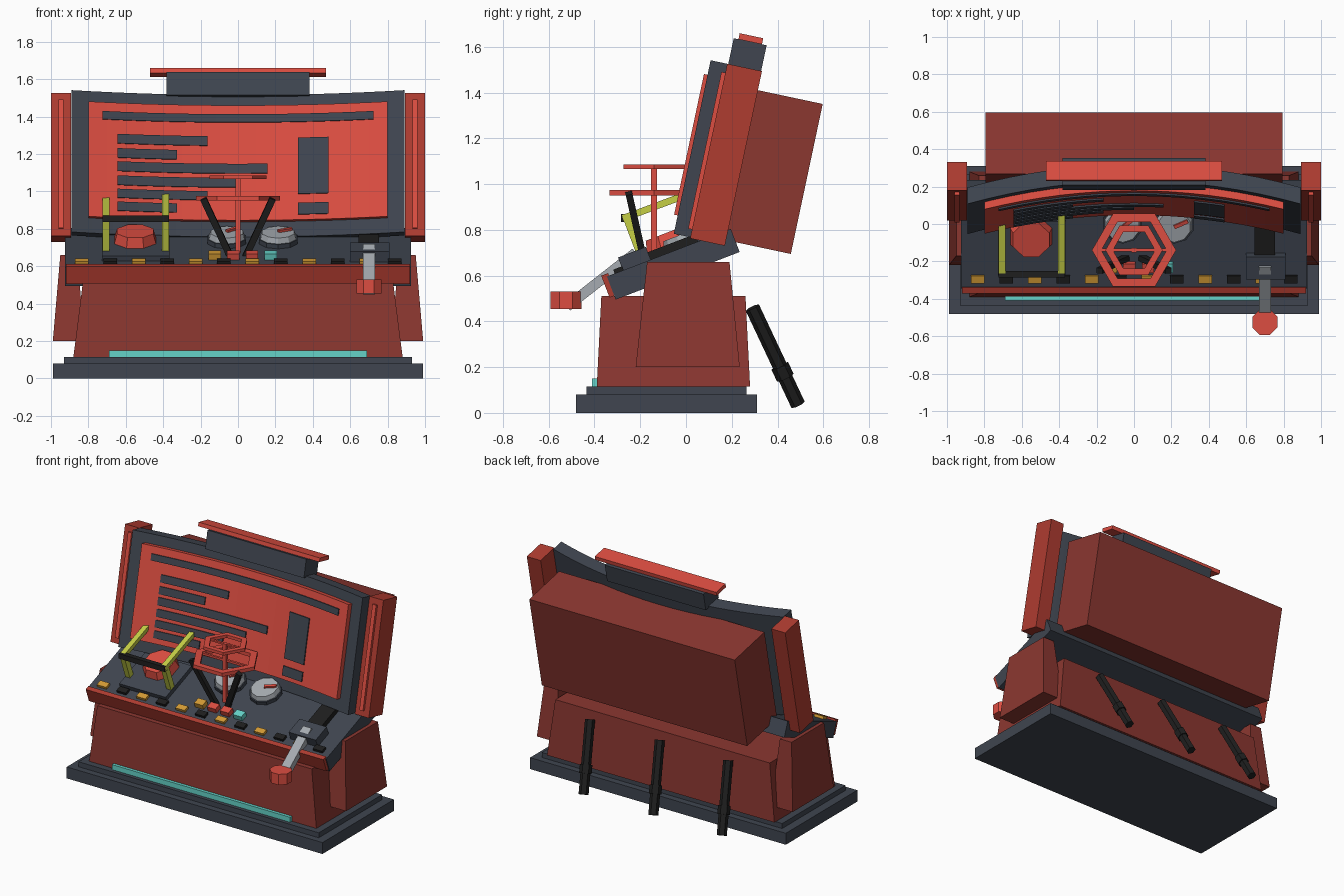
import bpy, bmesh, math
from mathutils import Matrix, Vector

if "Cube" in bpy.data.objects:
    bpy.data.objects.remove(bpy.data.objects["Cube"])


def material(name, r, g, b):
    m = bpy.data.materials.new(name)
    m.diffuse_color = (r, g, b, 1)
    m.use_nodes = True
    m.node_tree.nodes["Principled BSDF"].inputs["Base Color"].default_value = m.diffuse_color
    return m


DARK_RED = material("dark red", 0.26, 0.038, 0.030)
MID_RED = material("mid red", 0.43, 0.045, 0.030)
RED = material("bright red", 0.72, 0.075, 0.053)
SLATE = material("slate", 0.050, 0.060, 0.080)
BLACK = material("black", 0.013, 0.013, 0.013)
ORANGE = material("amber", 0.66, 0.33, 0.035)
TEAL = material("teal", 0.13, 0.65, 0.58)
GREY = material("grey", 0.38, 0.41, 0.44)
YELLOW = material("yellow", 0.56, 0.62, 0.06)

ID = Matrix.Identity(4)
# Tilted working frames: the desk top, and the leaning display
DESK = Matrix.Translation((0, -0.075, 0.70)) @ Matrix.Rotation(math.radians(21), 4, 'X')
SCREEN = Matrix.Translation((0, 0.175, 1.128)) @ Matrix.Rotation(math.radians(-12), 4, 'X')


def finish(name, bm, mat, frame=ID):
    bmesh.ops.recalc_face_normals(bm, faces=bm.faces)
    me = bpy.data.meshes.new(name)
    bm.to_mesh(me)
    bm.free()
    me.transform(frame)
    me.materials.append(mat)
    ob = bpy.data.objects.new(name, me)
    bpy.context.collection.objects.link(ob)
    return ob


def loft(name, rings, mat, frame=ID):
    """Skin a list of equal-length vertex loops and cap both ends."""
    bm = bmesh.new()
    vs = [[bm.verts.new(p) for p in ring] for ring in rings]
    n = len(vs[0])
    for a, b in zip(vs, vs[1:]):
        for i in range(n):
            bm.faces.new((a[i], a[(i + 1) % n], b[(i + 1) % n], b[i]))
    bm.faces.new(vs[0])
    bm.faces.new(vs[-1])
    return finish(name, bm, mat, frame)


def rect(x0, x1, y0, y1, z):
    return [(x0, y0, z), (x1, y0, z), (x1, y1, z), (x0, y1, z)]


def box(name, x0, x1, y0, y1, z0, z1, mat, frame=ID):
    return loft(name, [rect(x0, x1, y0, y1, z0), rect(x0, x1, y0, y1, z1)], mat, frame)


def disc(name, sides, r0, r1, z0, z1, mat, frame):
    def ring(r, z):
        return [(r * math.cos((i + 0.5) * math.tau / sides),
                 r * math.sin((i + 0.5) * math.tau / sides), z) for i in range(sides)]
    return loft(name, [ring(r0, z0), ring(r1, z1)], mat, frame)


def along(p, q):
    """Frame at p whose z axis points to q; returns it with the length."""
    z = (Vector(q) - Vector(p))
    length = z.length
    z.normalize()
    y = z.cross(Vector((1, 0, 0))).normalized()
    x = y.cross(z)
    m = Matrix((x, y, z)).transposed().to_4x4()
    return Matrix.Translation(p) @ m, length


def beam(name, p, q, w, t, mat):
    m, n = along(p, q)
    return box(name, -w / 2, w / 2, -t / 2, t / 2, 0, n, mat, m)


def desk_at(x, y):
    return DESK @ Matrix.Translation((x, (y + 0.075) / math.cos(math.radians(21)), 0))


def on_desk(name, x, y, sx, sy, h, mat, lift=0.0):
    return box(name, -sx / 2, sx / 2, -sy / 2, sy / 2, lift - 0.005, lift + h, mat, desk_at(x, y))


def curved_plate(name, x0, x1, w0, w1, offset, thick, mat, n=12):
    """Plate following the concave display, in front of it by offset."""
    rings = []
    for i in range(n + 1):
        x = x0 + (x1 - x0) * i / n
        v = -0.026 - x * x / 6.3 - offset
        rings.append([(x, v, w0), (x, v + thick, w0), (x, v + thick, w1), (x, v, w1)])
    return loft(name, rings, mat, SCREEN)


def hex_ring(name, r_out, r_in, z0, z1, centre, mat):
    bm = bmesh.new()
    loops = []
    for i in range(6):
        c, s = math.cos(i * math.pi / 3), math.sin(i * math.pi / 3)
        loops.append([bm.verts.new((r * c + centre[0], r * s + centre[1], z))
                      for r, z in ((r_out, z0), (r_out, z1), (r_in, z1), (r_in, z0))])
    for i in range(6):
        a, b = loops[i], loops[(i + 1) % 6]
        for k in range(4):
            bm.faces.new((a[k], a[(k + 1) % 4], b[(k + 1) % 4], b[k]))
    return finish(name, bm, mat)


# Plinth, cabinet and floor light
box("plinth", -0.99, 0.99, -0.48, 0.31, 0, 0.08, SLATE)
box("plinth_step", -0.93, 0.93, -0.435, 0.265, 0.08, 0.115, SLATE)
loft("cabinet", [rect(-0.88, 0.88, -0.39, 0.28, 0.115), rect(-0.83, 0.83, -0.37, 0.26, 0.51)], DARK_RED)
box("floor_light", -0.69, 0.69, -0.41, -0.385, 0.115, 0.15, TEAL)

# Desk slab with front lip
box("desk", -0.925, 0.925, -0.29, 0.29, -0.108, 0, SLATE, DESK)
box("desk_lip", -0.92, 0.92, -0.312, -0.28, -0.09, 0.012, MID_RED, DESK)

# Side pods and screen columns
for s, side in ((-1, "left"), (1, "right")):
    c = 0.905 * s
    loft(side + "_pod", [rect(c - 0.085, c + 0.085, -0.22, 0.235, 0.2),
                         rect(c - 0.045, c + 0.045, -0.17, 0.19, 0.66)], DARK_RED)
    c = 0.9465 * s
    box(side + "_column", c - 0.0535, c + 0.0535, -0.0775, 0.0775, -0.39, 0.39, MID_RED, SCREEN)
    box(side + "_column_strip", c - 0.014, c + 0.014, -0.095, -0.07, -0.35, 0.35, RED, SCREEN)

# Curved display
curved_plate("screen_frame", -0.89, 0.89, -0.385, 0.39, 0, 0.09, SLATE, 16)
curved_plate("screen_panel", -0.80, 0.80, -0.303, 0.325, 0.04, 0.05, RED, 16)
bars = [(-0.725, 0.725, 0.231, 0.275), (-0.645, -0.163, 0.103, 0.154), (-0.645, -0.325, 0.025, 0.076),
        (-0.645, 0.158, -0.048, 0.004), (-0.645, 0.0, -0.124, -0.073), (-0.645, -0.163, -0.194, -0.146),
        (-0.645, -0.325, -0.265, -0.216), (0.32, 0.485, -0.163, 0.144), (0.32, 0.485, -0.275, -0.212)]
for i, (x0, x1, w0, w1) in enumerate(bars):
    curved_plate(f"screen_bar_{i}", x0, x1, w0, w1, 0.049, 0.012, SLATE)

# Housing behind the screen and header on top
box("rear_housing", -0.795, 0.795, 0.03, 0.367, -0.365, 0.305, DARK_RED, SCREEN)
box("header", -0.382, 0.382, -0.073, 0.074, 0.38, 0.505, SLATE, SCREEN)
box("header_cap", -0.47, 0.47, -0.052, 0.053, 0.505, 0.532, RED, SCREEN)

# Row of keys along the front edge and the coloured push buttons
for i in range(12):
    on_desk(f"key_{i}", -0.835 + i * 0.152, -0.292, 0.072, 0.042, 0.018, BLACK if i % 2 else ORANGE)
for x, mat, name in ((-0.125, ORANGE, "amber"), (-0.025, RED, "red_a"), (0.075, RED, "red_b"), (0.175, TEAL, "teal")):
    on_desk(name + "_button", x, -0.225, 0.066, 0.05, 0.035, mat)

# Big button with its flip-up guard
on_desk("guard_base", -0.547, -0.12, 0.36, 0.31, 0.03, SLATE)
disc("big_button", 8, 0.122, 0.105, 0.025, 0.085, RED, desk_at(-0.55, -0.055))
for s, side in ((-1, "left"), (1, "right")):
    x = -0.547 + 0.159 * s
    beam(side + "_guard_post", (x, -0.19, 0.68), (x, -0.26, 0.865), 0.036, 0.04, YELLOW)
    beam(side + "_guard_arm", (x, -0.275, 0.85), (x, 0.06, 0.975), 0.036, 0.03, YELLOW)
beam("guard_crossbar", (-0.70, 0.04, 0.968), (-0.37, 0.04, 0.968), 0.035, 0.035, YELLOW)
box("guard_handle", -0.725, -0.37, -0.285, -0.25, 0.835, 0.87, BLACK)

# Two dials with pointers
for x, turn, side in ((-0.06, 40, "left"), (0.215, 25, "right")):
    f = desk_at(x, 0.005)
    disc(side + "_dial_base", 10, 0.108, 0.108, -0.005, 0.025, SLATE, f)
    disc(side + "_dial", 10, 0.1, 0.09, 0.025, 0.055, GREY, f)
    box(side + "_dial_pointer", 0, 0.08, -0.01, 0.01, 0.055, 0.068, RED,
        f @ Matrix.Rotation(math.radians(turn), 4, 'Z'))

# Twin-ring hand control on a shaft, with two angled sticks
HUB = (0, -0.14)
box("wheel_shaft", -0.013, 0.013, HUB[1] - 0.013, HUB[1] + 0.013, 0.66, 1.08, RED)
for name, r, t, z0, z1 in (("lower", 0.225, 0.05, 0.95, 0.975), ("upper", 0.153, 0.04, 1.065, 1.086)):
    hex_ring(name + "_ring", r, r - t, z0, z1, HUB, RED)
    box(name + "_ring_spoke", -r + t, r - t, HUB[1] - 0.008, HUB[1] + 0.008, z0 + 0.005, z1 - 0.005, RED)
for s, side in ((-1, "left"), (1, "right")):
    beam(side + "_stick", (0.04 * s, -0.18, 0.65), (0.185 * s, -0.25, 0.96), 0.035, 0.03, BLACK)

# Throttle lever
on_desk("lever_mount", 0.705, -0.215, 0.21, 0.13, 0.06, SLATE)
on_desk("lever_slot", 0.70, -0.055, 0.11, 0.23, 0.035, BLACK)
beam("lever_arm", (0.70, -0.22, 0.70), (0.70, -0.52, 0.465), 0.065, 0.045, GREY)
disc("lever_knob", 8, 0.073, 0.073, 0.455, 0.53, RED, Matrix.Translation((0.70, -0.525, 0)))

# Rear cables with collars
for i, x in enumerate((-0.53, 0.0, 0.54)):
    p, q = Vector((x, 0.29, 0.46)), Vector((x - 0.09, 0.49, 0.035))
    m, n = along(p, q)
    disc(f"rear_cable_{i}", 6, 0.032, 0.032, 0, n, BLACK, m)
    disc(f"cable_collar_{i}", 6, 0.04, 0.04, n * 0.60, n * 0.72, BLACK, m)
